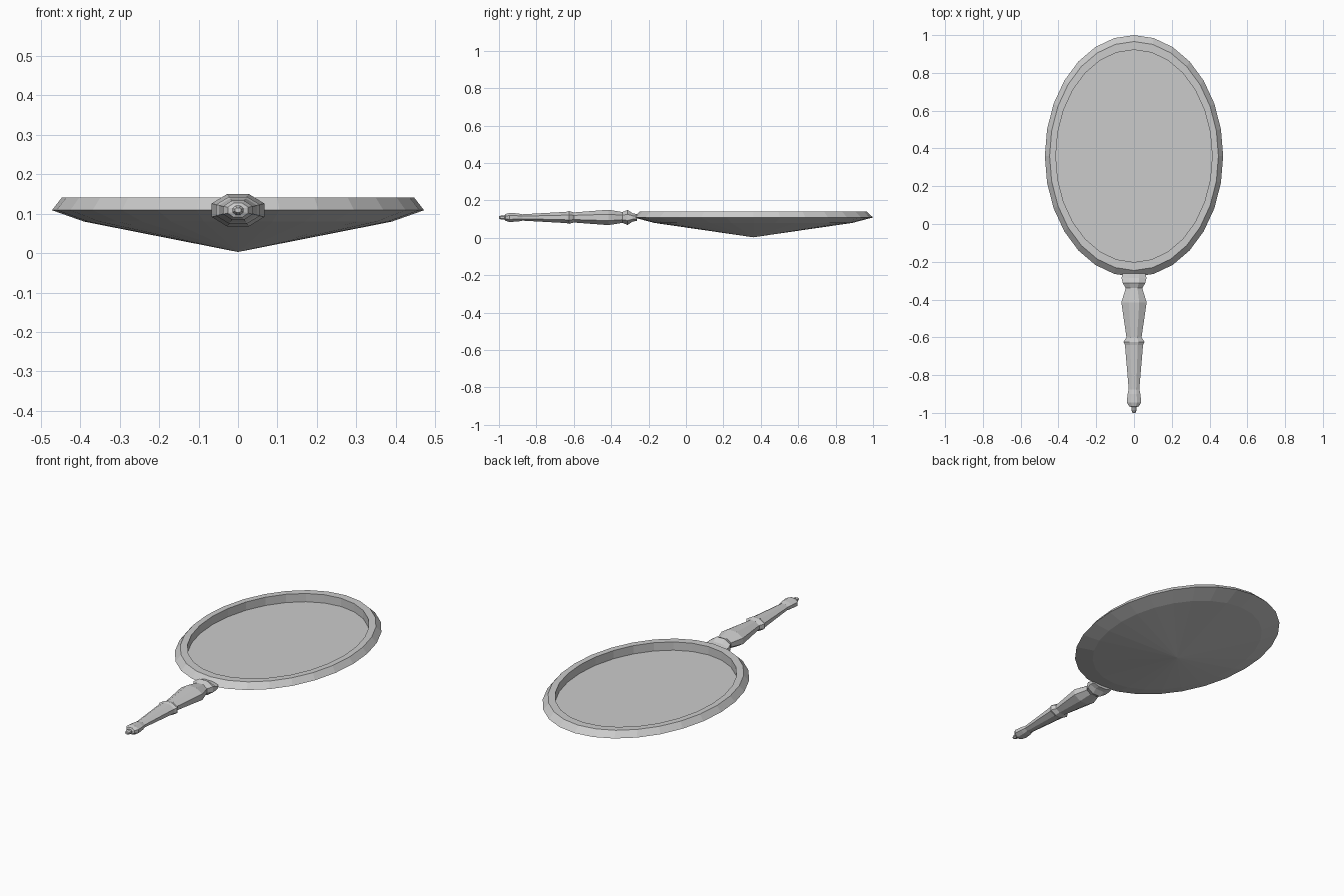
import bpy, bmesh
from math import sin, cos, pi

if "Cube" in bpy.data.objects:
    bpy.data.objects.remove(bpy.data.objects["Cube"])


def loft(name, rings, cap_start=None, cap_end=None):
    """Skin equal-length rings of points; ends close to a point or an n-gon."""
    bm = bmesh.new()
    loops = [[bm.verts.new(p) for p in ring] for ring in rings]
    n = len(loops[0])
    for a, b in zip(loops, loops[1:]):
        for i in range(n):
            j = (i + 1) % n
            bm.faces.new((a[i], a[j], b[j], b[i]))
    for loop, tip in ((loops[0], cap_start), (loops[-1], cap_end)):
        if tip:
            apex = bm.verts.new(tip)
            for i in range(n):
                bm.faces.new((loop[i], loop[(i + 1) % n], apex))
        else:
            bm.faces.new(loop)
    bmesh.ops.recalc_face_normals(bm, faces=bm.faces)
    me = bpy.data.meshes.new(name)
    bm.to_mesh(me)
    bm.free()
    ob = bpy.data.objects.new(name, me)
    bpy.context.collection.objects.link(ob)
    return ob


CY, SIDES = 0.36, 28


def oval(rx, ry, z):
    return [(rx * sin(2 * pi * i / SIDES), CY + ry * cos(2 * pi * i / SIDES), z)
            for i in range(SIDES)]


def octagon(y, w, h):
    k = cos(pi / 8)
    return [(w / k * cos(pi / 8 + i * pi / 4), y, 0.109 + h / k * sin(pi / 8 + i * pi / 4))
            for i in range(8)]


# Mirror head: conical back, bevelled rim, recessed glass seat
loft("mirror_frame", [
    oval(0.39, 0.53, 0.08),
    oval(0.472, 0.64, 0.109),
    oval(0.447, 0.606, 0.141),
    oval(0.414, 0.562, 0.141),
    oval(0.414, 0.562, 0.094),
], cap_start=(0, CY, 0.003))

# Turned octagonal handle: (y, half width, half height)
profile = [
    (-0.262, 0.060, 0.018), (-0.285, 0.066, 0.022), (-0.312, 0.060, 0.040),
    (-0.340, 0.044, 0.029), (-0.415, 0.067, 0.041), (-0.600, 0.040, 0.027),
    (-0.608, 0.046, 0.029), (-0.625, 0.056, 0.034), (-0.640, 0.048, 0.030),
    (-0.875, 0.028, 0.017), (-0.900, 0.034, 0.022), (-0.945, 0.038, 0.024),
    (-0.965, 0.026, 0.018), (-0.970, 0.012, 0.011), (-0.985, 0.014, 0.012),
    (-1.000, 0.008, 0.006),
]
loft("handle", [octagon(*p) for p in profile])
